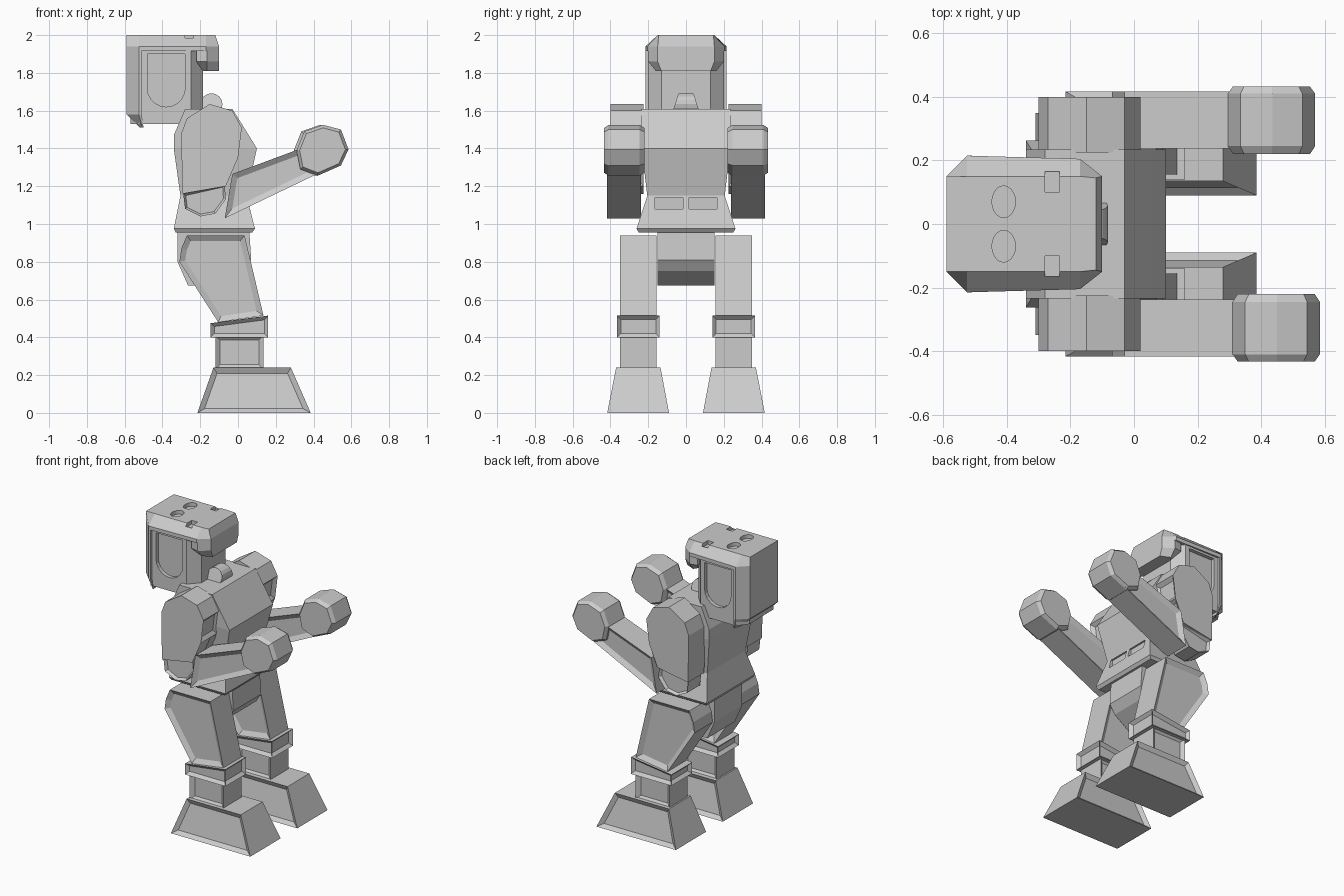
import bpy, bmesh, math
from mathutils import Vector

cube = bpy.data.objects.get("Cube")
if cube:
    bpy.data.objects.remove(cube, do_unlink=True)

grey = bpy.data.materials.new("plain_grey")
grey.use_nodes = True
grey.diffuse_color = (0.6, 0.6, 0.6, 1)
grey.node_tree.nodes["Principled BSDF"].inputs["Base Color"].default_value = (0.6, 0.6, 0.6, 1)


def loft(name, rings, panel=None, rim=0.03, depth=0.02):
    """Skin equal-length rings; faces whose normal passes 'panel' become recessed panels."""
    bm = bmesh.new()
    loops = [[bm.verts.new(p) for p in ring] for ring in rings]
    count = len(loops[0])
    for a, b in zip(loops, loops[1:]):
        for i in range(count):
            j = (i + 1) % count
            bm.faces.new((a[i], a[j], b[j], b[i]))
    bm.faces.new(loops[0])
    bm.faces.new(loops[-1])
    bmesh.ops.recalc_face_normals(bm, faces=bm.faces)
    if panel:
        faces = [f for f in bm.faces if panel(f.normal)]
        bmesh.ops.inset_individual(bm, faces=faces, thickness=rim, depth=-depth,
                                   use_even_offset=True)
    mesh = bpy.data.meshes.new(name)
    bm.to_mesh(mesh)
    bm.free()
    mesh.materials.append(grey)
    obj = bpy.data.objects.new(name, mesh)
    bpy.context.collection.objects.link(obj)
    return obj


def prism(name, profile, y0, y1, panel=None, rim=0.03, depth=0.02):
    """Side profile in x, z extruded across y."""
    return loft(name, [[(x, y, z) for x, z in profile] for y in (y0, y1)], panel, rim, depth)


def rect(z, x0, x1, y0, y1):
    return [(x0, y0, z), (x1, y0, z), (x1, y1, z), (x0, y1, z)]


def plan(z, half):
    """Half outline in x, y mirrored across y = 0."""
    return [(x, y, z) for x, y in half] + [(x, -y, z) for x, y in reversed(half)]


def cut(obj, cutter):
    mod = obj.modifiers.new("cut", "BOOLEAN")
    mod.operation = "DIFFERENCE"
    mod.solver = "EXACT"
    mod.object = cutter
    dg = bpy.context.evaluated_depsgraph_get()
    dg.update()
    mesh = bpy.data.meshes.new_from_object(obj.evaluated_get(dg))
    obj.modifiers.clear()
    obj.data = mesh
    bpy.data.objects.remove(cutter, do_unlink=True)


def sides(n):
    return abs(n.y) > 0.85


def all_round(n):
    return abs(n.z) < 0.5


# Head: core, rear shell, cap and overhanging visor
core = loft("head_core", [plan(z, [(-.57, .13), (-.52, .2), (-.25, .2), (-.185, .13)])
                          for z in (1.53, 1.94)])
loft("head_rear_shell", [plan(1.51, [(-.52, .15), (-.505, .2), (-.5, .2)]),
                         plan(1.58, [(-.59, .15), (-.525, .215), (-.51, .215)]),
                         plan(1.94, [(-.59, .15), (-.525, .215), (-.51, .215)])])
cap = loft("head_cap", [plan(1.915, [(-.59, .15), (-.525, .215), (-.17, .205), (-.1, .15)]),
                        plan(1.94, [(-.59, .15), (-.525, .215), (-.17, .205), (-.1, .15)]),
                        plan(2.0, [(-.59, .15), (-.525, .15), (-.17, .15), (-.12, .145)])])
loft("visor", [plan(1.81, [(-.185, .13), (-.165, .16), (-.1, .13)]),
               plan(1.86, [(-.22, .19), (-.165, .2), (-.1, .15)]),
               plan(1.93, [(-.22, .19), (-.165, .2), (-.1, .15)])])

# Recessed ear panels with round lower ends, and holes and notches in the cap
arch = [(-.48, 1.9), (-.28, 1.9)]
arch += [(-.38 + .1 * math.cos(a), 1.72 - .1 * math.sin(a))
         for a in [math.pi * k / 10 for k in range(11)]]
for s in (1, -1):
    cut(core, prism("ear_cutter", arch, s * .175, s * .25))
    ring = [(-.41 + .037 * math.cos(a), s * .07 + .05 * math.sin(a))
            for a in [math.tau * k / 20 for k in range(20)]]
    cut(cap, loft("hole_cutter", [[(x, y, z) for x, y in ring] for z in (1.975, 2.05)]))
    cut(cap, loft("notch_cutter", [rect(z, -.28, -.235, s * .1, s * .165) for z in (1.975, 2.05)]))

# Neck: tapered half disc
disc = [(math.cos(math.tau * k / 16), math.sin(math.tau * k / 16)) for k in range(16)]
loft("neck", [[(-.14 + .058 * c, s * (.058 - .018 * d), 1.635 + .057 * d) for c, d in disc]
              for s in (-1, 1)])

# Torso with flared skirt and two belt recesses
torso = loft("torso", [rect(z, x0, x1, -w, w) for z, x0, x1, w in (
    (.955, -.33, .075, .25), (.975, -.34, .09, .262), (1.15, -.305, .045, .205),
    (1.4, -.34, .1, .235), (1.47, -.34, .057, .235), (1.61, -.28, -.03, .235))])
for s in (1, -1):
    cut(torso, loft("belt_cutter", [rect(z, .035, .12, s * .015, s * .165) for z in (1.08, 1.14)]))

# Pelvis
prism("pelvis", [(-.32, .96), (-.32, .8), (-.265, .675), (-.08, .675), (.03, .75),
                 (.07, .81), (.06, .96)], -.15, .15)

thigh = [(-.27, .94), (.035, .94), (.135, .515), (-.105, .48), (-.31, .8), (-.3, .87)]
band = [(-.145, .475), (.16, .515), (.16, .4), (-.145, .4)]
shin = [(-.12, .41), (.135, .41), (.135, .23), (-.12, .23)]
shoulder = [(-.3, 1.48), (-.27, 1.56), (-.15, 1.635), (-.03, 1.6), (.02, 1.51),
            (0, 1.35), (-.065, 1.2), (-.295, 1.16)]
elbow = [(-.29, 1.16), (-.07, 1.21), (-.065, 1.13), (-.12, 1.055), (-.2, 1.04), (-.28, 1.08)]
forearm = [(-.03, 1.265), (.36, 1.41), (.43, 1.27), (-.07, 1.03)]
fist = [(.31, 1.39), (.35, 1.49), (.45, 1.525), (.545, 1.5), (.585, 1.395),
        (.545, 1.31), (.42, 1.255), (.33, 1.29)]

for s, tag in ((-1, "near"), (1, "far")):
    # Leg
    prism(tag + "_thigh", thigh, s * .155, s * .35, sides)
    prism(tag + "_knee_band", band, s * .14, s * .365, all_round, .02)
    prism(tag + "_shin", shin, s * .157, s * .35, sides, .025)
    loft(tag + "_foot", [rect(0, -.215, .385, s * .09, s * .417),
                         rect(.24, -.13, .28, s * .135, s * .37)], sides, .027)
    # Arm
    prism(tag + "_shoulder", shoulder, s * .225, s * .4,
          lambda n: n.x > .9, .025)
    prism(tag + "_elbow", elbow, s * .25, s * .39, sides, .012)
    prism(tag + "_forearm", forearm, s * .237, s * .417, sides)
    # Fist with bevelled sides, the far one held slightly back
    shift = -.015 if s > 0 else 0
    mid = Vector((.447, 1.39))
    rings = []
    for y, k in ((.22, .88), (.245, 1), (.41, 1), (.433, .88)):
        pts = [mid + (Vector(p) - mid) * k for p in fist]
        rings.append([(p.x + shift, s * y, p.y) for p in pts])
    loft(tag + "_fist", rings)
